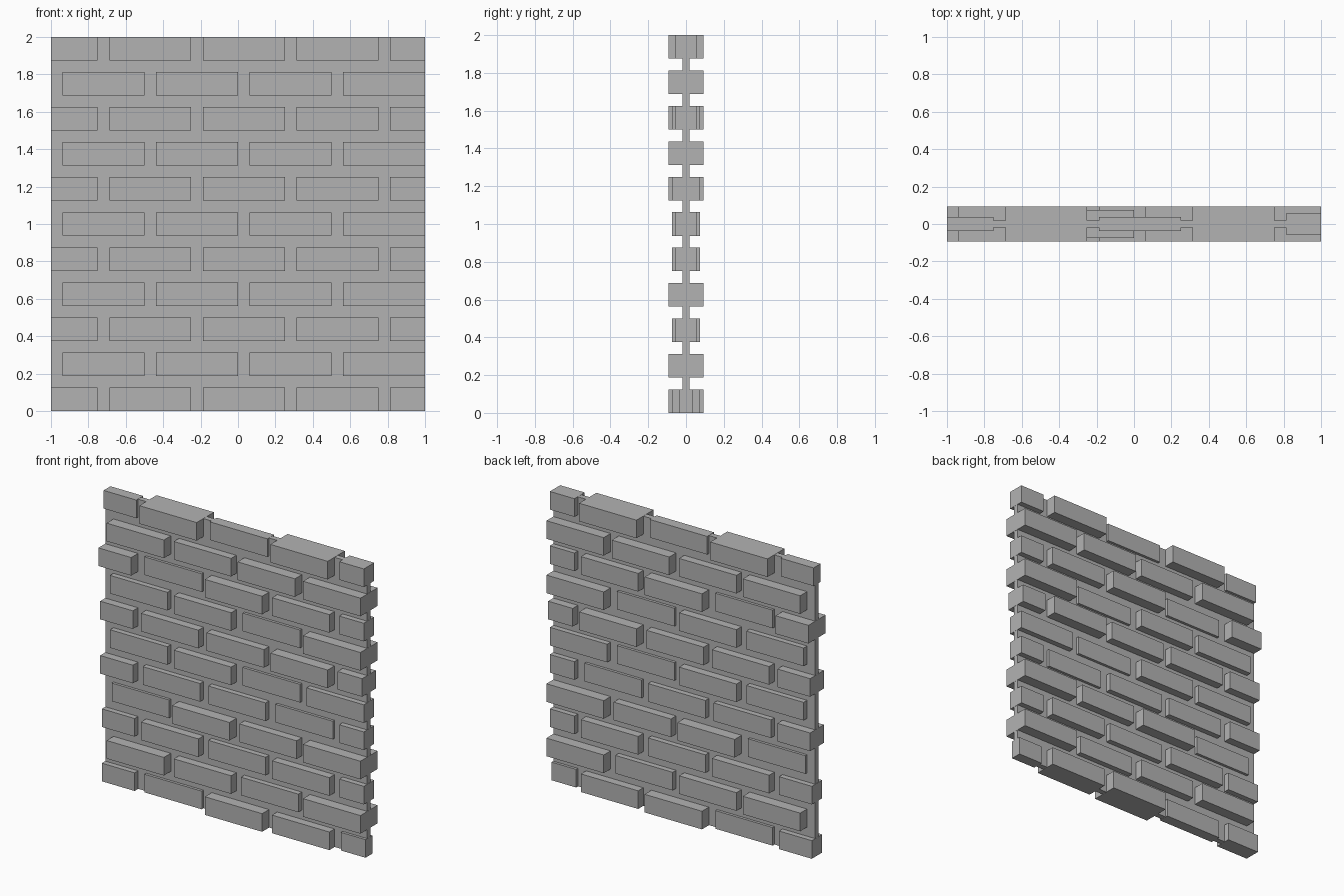
import bpy
import bmesh

cube = bpy.data.objects.get("Cube")
if cube:
    bpy.data.objects.remove(cube, do_unlink=True)

GAP = 0.0625            # mortar joint
LENGTH = 0.4375         # full brick
HEIGHT = 0.125
STEP = 0.01875          # unit of half thickness

# Half thickness of each brick in steps, one string per course, bottom to top
COURSES = ["32542", "5435", "34343", "2545", "43323", "3423",
           "44454", "3425", "52543", "5455", "25253"]

stone = bpy.data.materials.new("grey stone")
stone.use_nodes = True
colour = (0.45, 0.45, 0.45, 1)
stone.diffuse_color = colour
bsdf = stone.node_tree.nodes["Principled BSDF"]
bsdf.inputs["Base Color"].default_value = colour
bsdf.inputs["Roughness"].default_value = 0.8


def add_box(bm, x0, x1, half, z0, z1):
    """Add a box centred on the wall plane."""
    verts = bmesh.ops.create_cube(bm, size=1)["verts"]
    bmesh.ops.scale(bm, vec=(x1 - x0, 2 * half, z1 - z0), verts=verts)
    bmesh.ops.translate(bm, vec=((x0 + x1) / 2, 0, (z0 + z1) / 2), verts=verts)


def finish(bm, name):
    mesh = bpy.data.meshes.new(name)
    bm.to_mesh(mesh)
    bm.free()
    mesh.materials.append(stone)
    obj = bpy.data.objects.new(name, mesh)
    bpy.context.collection.objects.link(obj)


# Thin mortar slab through the middle
bm = bmesh.new()
add_box(bm, -0.999, 0.999, STEP, 0.001, 1.999)
finish(bm, "mortar_slab")

# Courses of bricks; alternate courses are shifted and cut at the wall ends
for row, depths in enumerate(COURSES):
    bm = bmesh.new()
    start = -1 + GAP if row % 2 else -1.1875
    z = row * (HEIGHT + GAP)
    for i, steps in enumerate(depths):
        x = start + i * (LENGTH + GAP)
        add_box(bm, max(x, -1), min(x + LENGTH, 1), int(steps) * STEP, z, z + HEIGHT)
    finish(bm, f"brick_course_{row + 1}")
